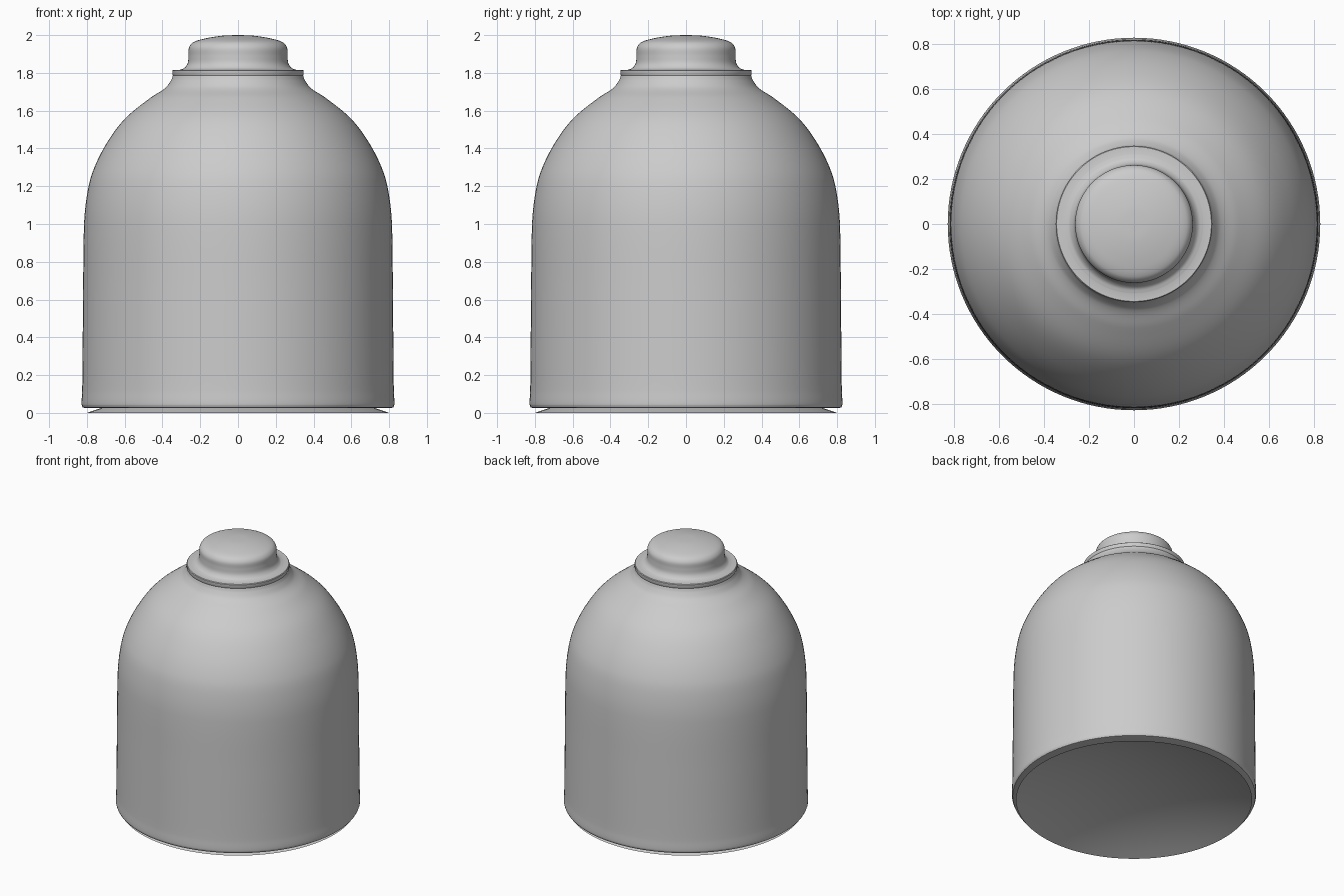
import bpy, math
from mathutils import Vector

if "Cube" in bpy.data.objects:
    bpy.data.objects.remove(bpy.data.objects["Cube"])

SEGMENTS = 128


def smooth_curve(pts, steps=6):
    """Centripetal-style smoothing of (radius, z) points by a Catmull-Rom curve."""
    p = [Vector(q) for q in pts]
    p = [p[0] * 2 - p[1]] + p + [p[-1] * 2 - p[-2]]
    out = []
    for i in range(1, len(p) - 2):
        a, b, c, d = p[i - 1:i + 3]
        span = (c - b).length
        m0 = (c - a) / ((c - b).length + (b - a).length) * span
        m1 = (d - b) / ((d - c).length + (c - b).length) * span
        for k in range(steps):
            t = k / steps
            out.append(b * (2*t**3 - 3*t**2 + 1) + m0 * (t**3 - 2*t**2 + t)
                       + c * (3*t**2 - 2*t**3) + m1 * (t**3 - t**2))
    return out + [p[-2]]


def lathe(name, profile):
    """Spin a (radius, z) profile about z; radius 0 becomes a single pole."""
    verts, rings, faces = [], [], []
    for r, z in profile:
        n = 1 if r < 1e-5 else SEGMENTS
        rings.append(range(len(verts), len(verts) + n))
        for i in range(n):
            a = 2 * math.pi * i / SEGMENTS
            verts.append((r * math.cos(a), r * math.sin(a), z))
    for lo, hi in zip(rings, rings[1:]):
        for i in range(SEGMENTS):
            j = (i + 1) % SEGMENTS
            quad = [lo[i % len(lo)], lo[j % len(lo)], hi[j % len(hi)], hi[i % len(hi)]]
            faces.append(list(dict.fromkeys(quad)))
    mesh = bpy.data.meshes.new(name)
    mesh.from_pydata(verts, [], faces)
    obj = bpy.data.objects.new(name, mesh)
    bpy.context.collection.objects.link(obj)
    bpy.ops.object.select_all(action='DESELECT')
    obj.select_set(True)
    bpy.context.view_layer.objects.active = obj
    bpy.ops.object.shade_smooth_by_angle(angle=math.radians(35))
    return obj


# Body: turned-in bottom lip, straight wall, domed shoulder and short neck
lip = [(0.735, 0.027), (0.815, 0.027)]
wall = smooth_curve([(0.822, 0.029), (0.828, 0.045), (0.825, 0.12), (0.823, 0.3),
                     (0.82, 0.65), (0.815, 1.0), (0.80, 1.15), (0.77, 1.275),
                     (0.70, 1.42), (0.60, 1.556), (0.465, 1.667), (0.385, 1.72),
                     (0.355, 1.76), (0.345, 1.785)])
# Collar and cap continue the same shell
collar = [(0.348, 1.79), (0.348, 1.812), (0.344, 1.816)]
cap = smooth_curve([(0.31, 1.816), (0.285, 1.825), (0.267, 1.85), (0.262, 1.89),
                    (0.259, 1.935), (0.235, 1.963), (0.17, 1.983), (0.08, 1.997),
                    (0.0, 2.0)])
lathe("bottle_body", lip + wall + collar + cap)

# Base: shallow dome pushed up into the body, resting on its rim
R, H = 0.80, 0.14
ball = (R * R + H * H) / (2 * H)
base = []
for i in range(17):
    r = R * i / 16
    base.append((r, math.sqrt(ball * ball - r * r) - ball + H))
lathe("concave_base", base)
